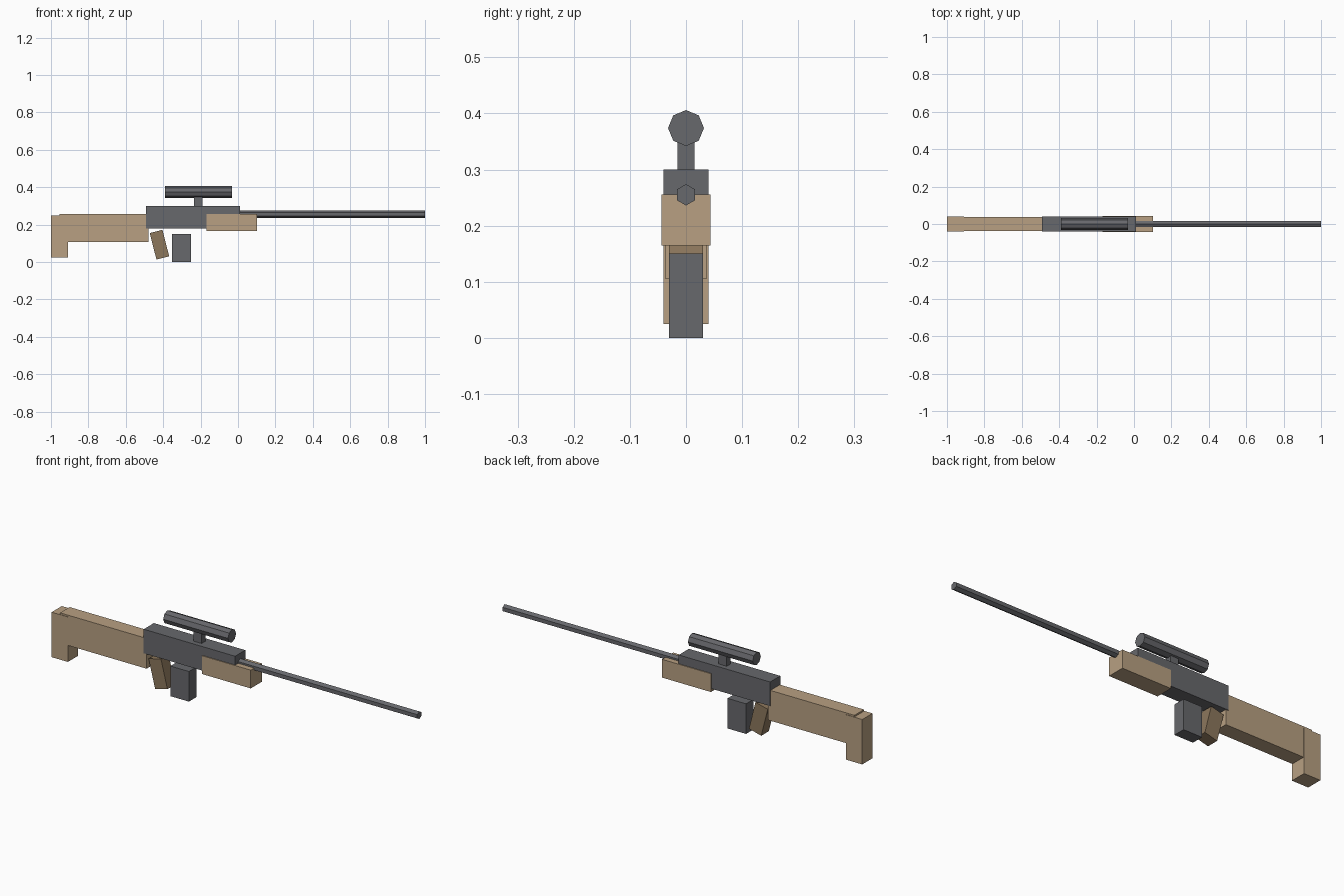
import bpy
import math

if "Cube" in bpy.data.objects:
    bpy.data.objects.remove(bpy.data.objects["Cube"])


def material(name, color):
    m = bpy.data.materials.new(name)
    m.diffuse_color = (*color, 1)
    m.use_nodes = True
    m.node_tree.nodes["Principled BSDF"].inputs["Base Color"].default_value = m.diffuse_color
    return m


TAN = material("tan", (0.479, 0.352, 0.223))
BROWN = material("dark tan", (0.262, 0.184, 0.107))
GREY = material("gunmetal grey", (0.136, 0.138, 0.150))


def finish(name, mat):
    ob = bpy.context.object
    ob.name = name
    ob.data.materials.append(mat)
    return ob


def box(name, mat, x0, x1, z0, z1, half_width, tilt=0):
    """Box between x and z limits, centred on y, tilted about its centre."""
    bpy.ops.mesh.primitive_cube_add(size=1, location=((x0 + x1) / 2, 0, (z0 + z1) / 2))
    ob = finish(name, mat)
    ob.scale = (x1 - x0, 2 * half_width, z1 - z0)
    ob.rotation_euler.y = tilt
    return ob


def rod(name, mat, x0, x1, z, radius, sides):
    """Flat-sided rod along x with a corner pointing up."""
    bpy.ops.mesh.primitive_cylinder_add(
        vertices=sides, radius=radius, depth=x1 - x0,
        location=((x0 + x1) / 2, 0, z),
        rotation=(math.pi / 2, 0, math.pi / 2))
    return finish(name, mat)


# Wooden furniture
box("butt", TAN, -1.0, -0.91, 0.025, 0.249, 0.04)
box("stock", TAN, -0.955, -0.478, 0.106, 0.257, 0.0375)
box("handguard", TAN, -0.168, 0.101, 0.165, 0.256, 0.044)
box("grip", BROWN, -0.455, -0.385, 0.0195, 0.1655, 0.03, tilt=-math.radians(14.3))

# Metal body and magazine
box("receiver", GREY, -0.492, 0.012, 0.18, 0.30, 0.04)
box("magazine", GREY, -0.352, -0.25, 0.0, 0.15, 0.03)
rod("barrel", GREY, 0.0, 1.0, 0.255, 0.019, 6)

# Scope on its mount
box("scope_mount", GREY, -0.235, -0.19, 0.295, 0.355, 0.015)
rod("scope", GREY, -0.39, -0.033, 0.374, 0.032, 8)
